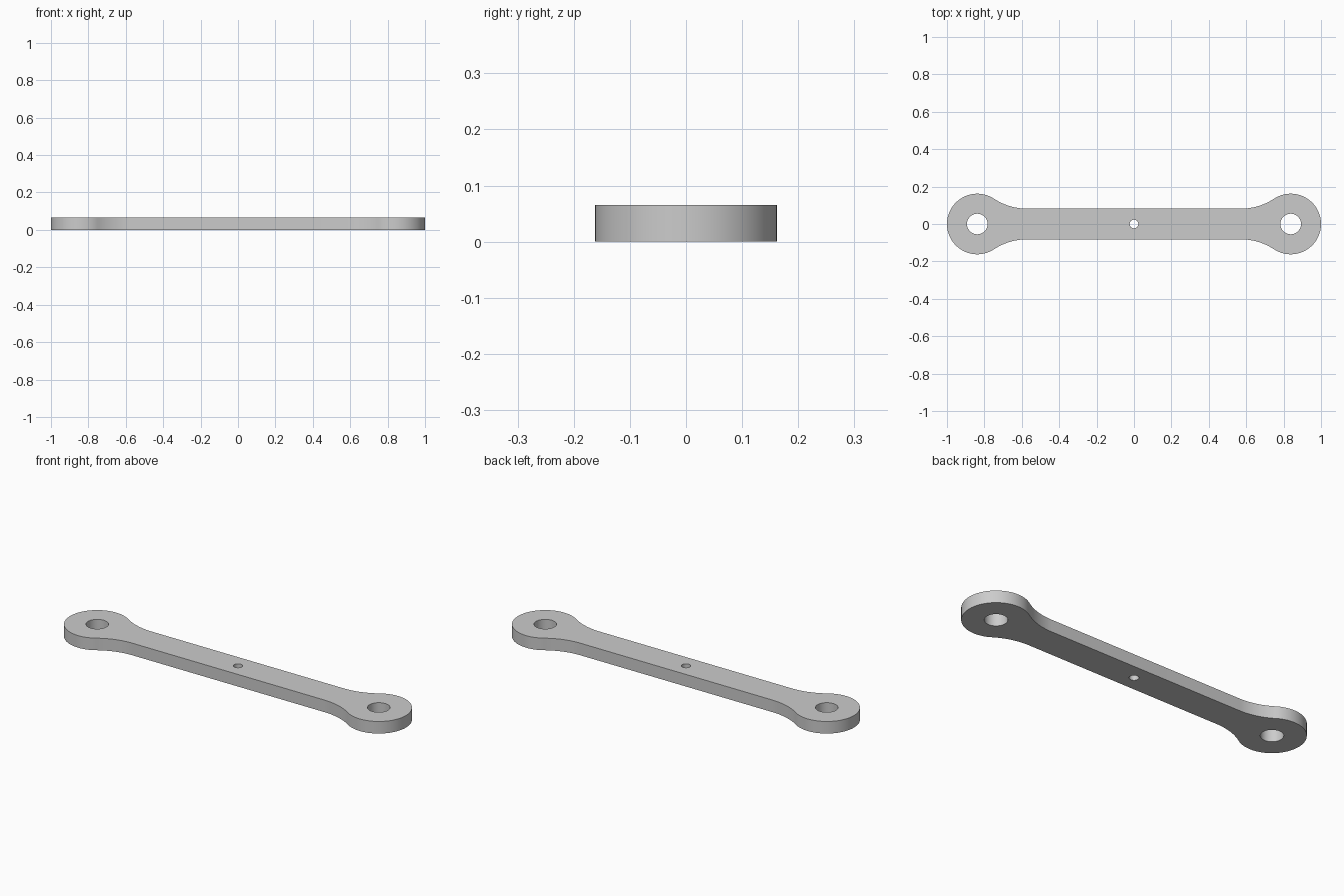
import bpy, bmesh
from math import atan2, cos, sin, pi, sqrt, radians

cube = bpy.data.objects.get("Cube")
if cube:
    bpy.data.objects.remove(cube, do_unlink=True)

THICKNESS = 0.065
HEAD_R = 0.162               # round ends
HEAD_X = 1 - HEAD_R
ARM_HALF = 0.082             # half width of the straight arm
FILLET_R = 0.324             # concave blend from arm to head
PIN_HOLE_R, CENTRE_HOLE_R = 0.055, 0.023


def arc(cx, cy, r, a0, a1, steps):
    return [(cx + r * cos(a0 + (a1 - a0) * i / steps),
             cy + r * sin(a0 + (a1 - a0) * i / steps)) for i in range(steps + 1)]


def circle(cx, r, steps=48):
    return arc(cx, 0, r, 0, 2 * pi, steps)[:-1]


# Quarter outline: fillet tangent to the arm and to the head, then the head arc
fillet_y = ARM_HALF + FILLET_R
fillet_dx = sqrt((FILLET_R + HEAD_R) ** 2 - fillet_y ** 2)
touch = atan2(fillet_y, -fillet_dx)
quarter = arc(HEAD_X - fillet_dx, fillet_y, FILLET_R, -pi / 2, touch - pi, 20)
quarter += arc(HEAD_X, 0, HEAD_R, touch, 0, 40)[1:]

# Mirror to the full outline
right = quarter + [(x, -y) for x, y in reversed(quarter[:-1])]
outline = right + [(-x, -y) for x, y in right]

loops = [outline, circle(HEAD_X, PIN_HOLE_R), circle(-HEAD_X, PIN_HOLE_R),
         circle(0, CENTRE_HOLE_R, 32)]

# Fill the flat profile around its holes and extrude it
bm = bmesh.new()
edges = []
for loop in loops:
    verts = [bm.verts.new((x, y, 0)) for x, y in loop]
    edges += [bm.edges.new((v, verts[i - 1])) for i, v in enumerate(verts)]
bmesh.ops.triangle_fill(bm, edges=edges, use_beauty=True, normal=(0, 0, 1))
result = bmesh.ops.extrude_face_region(bm, geom=bm.faces[:], use_keep_orig=True)
top = [g for g in result["geom"] if isinstance(g, bmesh.types.BMVert)]
bmesh.ops.translate(bm, verts=top, vec=(0, 0, THICKNESS))
bmesh.ops.recalc_face_normals(bm, faces=bm.faces[:])

mesh = bpy.data.meshes.new("link_arm")
bm.to_mesh(mesh)
bm.free()
link = bpy.data.objects.new("link_arm", mesh)
bpy.context.collection.objects.link(link)

# Plain grey
grey = bpy.data.materials.new("light_grey")
grey.use_nodes = True
colour = (0.6, 0.6, 0.6, 1)
grey.diffuse_color = colour
grey.node_tree.nodes["Principled BSDF"].inputs["Base Color"].default_value = colour
mesh.materials.append(grey)

# Smooth curved walls, sharp rims
bpy.ops.object.select_all(action="DESELECT")
link.select_set(True)
bpy.context.view_layer.objects.active = link
bpy.ops.object.shade_smooth_by_angle(angle=radians(30))
